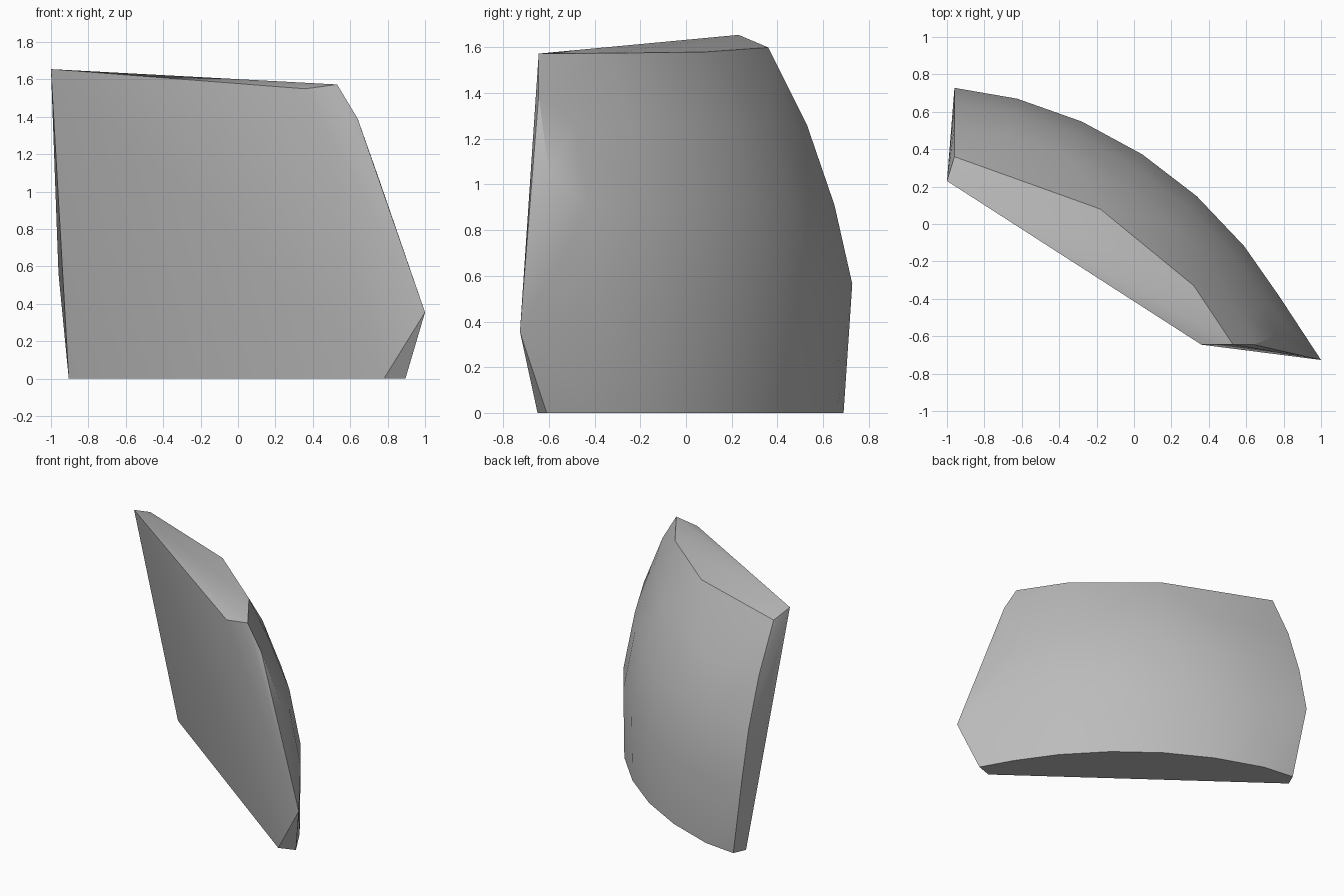
import bpy, bmesh
from math import sin, cos, radians, sqrt
from mathutils import Vector

cube = bpy.data.objects.get("Cube")
if cube:
    bpy.data.objects.remove(cube, do_unlink=True)

# Plain grey stone
stone = bpy.data.materials.new("stone_grey")
stone.use_nodes = True
grey = (0.5, 0.5, 0.5, 1)
stone.diffuse_color = grey
stone.node_tree.nodes["Principled BSDF"].inputs["Base Color"].default_value = grey

# The rounded back follows a sphere
CENTRE = Vector((-1.23, -1.59, 0.28))
RADIUS = 2.35


def on_sphere(angle, z):
    r = sqrt(RADIUS ** 2 - (z - CENTRE.z) ** 2)
    a = radians(angle)
    return (CENTRE.x + r * cos(a), CENTRE.y + r * sin(a), z)


# Corners of the broken front face
front = [(-1, 0.23, 1.655), (0.36, -0.645, 1.55), (1, -0.727, 0.355),
         (0.78, -0.65, 0), (-0.905, 0.6, 0)]
# Chipped right edge, from top to bottom
right_edge = [(0.53, -0.645, 1.573), (0.64, -0.645, 1.39),
              (0.76, -0.6, 1.05), (0.895, -0.61, 0)]
# Curved left edge, from top to bottom
left_edge = [(-0.96, 0.36, 1.6), (-0.96, 0.53, 1.26), (-0.96, 0.65, 0.91),
             (-0.96, 0.728, 0.565), (-0.865, 0.69, 0)]
# Rear corners of the sloping top
top_edge = [(0.32, -0.33, 1.575), (-0.18, 0.08, 1.58)]
# Rounded back
back = [on_sphere(angle, z) for z in (0, 0.5, 0.91, 1.26)
        for angle in (31, 39, 48, 57, 66, 75)]

bm = bmesh.new()
for p in front + right_edge + left_edge + top_edge + back:
    bm.verts.new(p)
hull = bmesh.ops.convex_hull(bm, input=bm.verts[:])
loose = [v for v in bm.verts if not v.link_faces]
bmesh.ops.delete(bm, geom=loose, context='VERTS')
bmesh.ops.recalc_face_normals(bm, faces=bm.faces[:])

mesh = bpy.data.meshes.new("stone_shard")
bm.to_mesh(mesh)
bm.free()
mesh.materials.append(stone)
shard = bpy.data.objects.new("stone_shard", mesh)
bpy.context.collection.objects.link(shard)

# Smooth the back while keeping the broken edges sharp
bpy.ops.object.select_all(action='DESELECT')
shard.select_set(True)
bpy.context.view_layer.objects.active = shard
bpy.ops.object.shade_smooth_by_angle(angle=radians(30))
